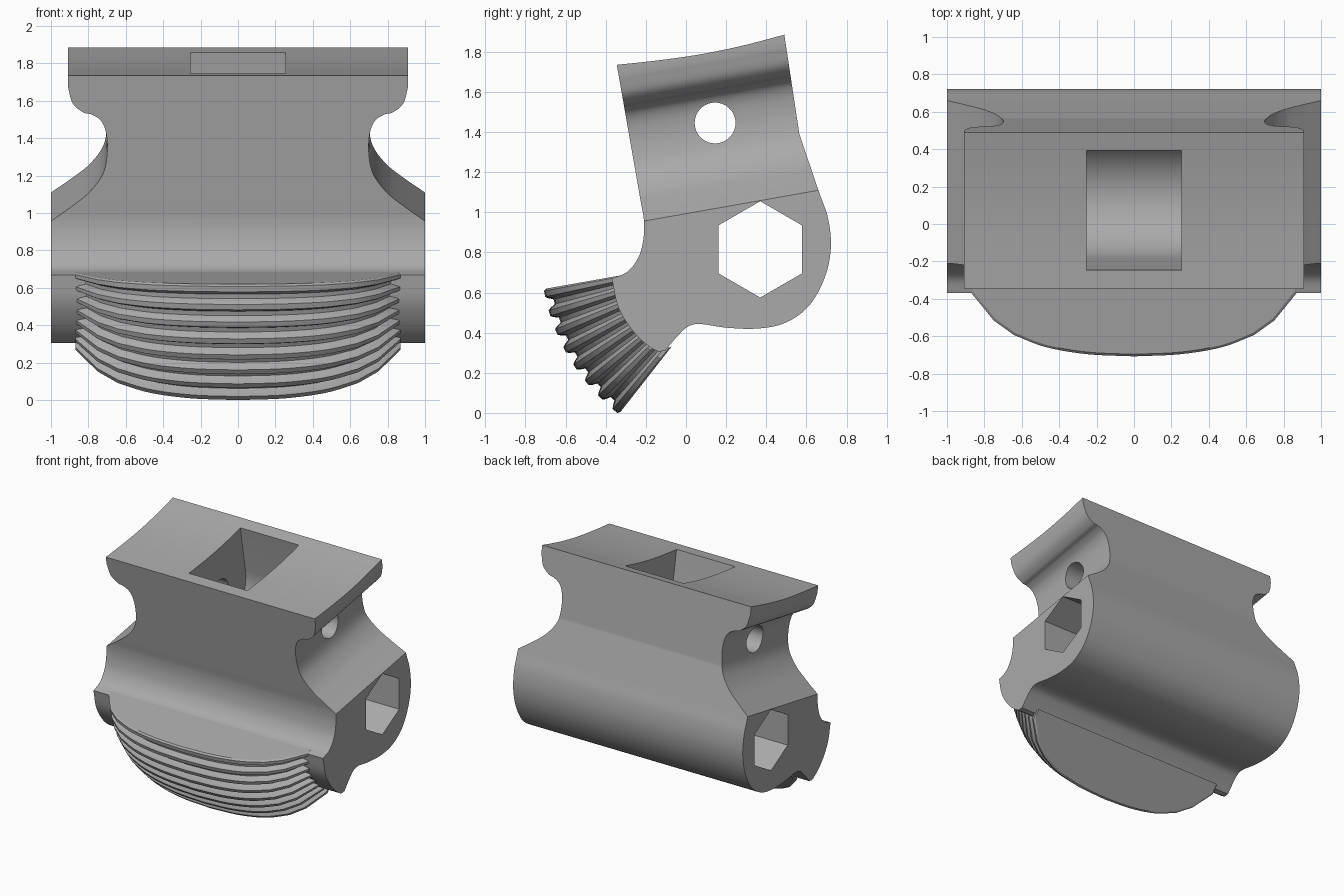
import bpy, bmesh, math
from mathutils import Vector

cube = bpy.data.objects.get("Cube")
if cube:
    bpy.data.objects.remove(cube, do_unlink=True)

TILT = math.radians(10)
C, S = math.cos(TILT), math.sin(TILT)

grey = bpy.data.materials.new("plain grey")
grey.use_nodes = True
grey.diffuse_color = (0.4, 0.4, 0.4, 1)
grey.node_tree.nodes["Principled BSDF"].inputs["Base Color"].default_value = grey.diffuse_color


def spline(pts, n=6):
    """Smooth curve through a few points."""
    p = [Vector(q) for q in pts]
    p = [2 * p[0] - p[1]] + p + [2 * p[-1] - p[-2]]
    out = []
    for a, b, c, d in zip(p, p[1:], p[2:], p[3:]):
        for i in range(n):
            t = i / n
            out.append((2 * b + (c - a) * t + (2 * a - 5 * b + 4 * c - d) * t * t
                        + (3 * b - a - 3 * c + d) * t ** 3) / 2)
    return [tuple(q) for q in out] + [tuple(p[-2])]


def arc(cx, cy, r, a0, a1, n):
    angles = [math.radians(a0 + (a1 - a0) * i / n) for i in range(n + 1)]
    return [(cx + r * math.cos(a), cy + r * math.sin(a)) for a in angles]


def loft(name, loops):
    """Closed solid from matching loops of 3D points."""
    bm = bmesh.new()
    rows = [[bm.verts.new(p) for p in loop] for loop in loops]
    for r0, r1 in zip(rows, rows[1:]):
        for i in range(len(r0)):
            j = (i + 1) % len(r0)
            bm.faces.new((r0[i], r0[j], r1[j], r1[i]))
    bm.faces.new(rows[0])
    bm.faces.new(rows[-1])
    bmesh.ops.recalc_face_normals(bm, faces=bm.faces)
    mesh = bpy.data.meshes.new(name)
    bm.to_mesh(mesh)
    bm.free()
    mesh.materials.append(grey)
    obj = bpy.data.objects.new(name, mesh)
    bpy.context.collection.objects.link(obj)
    return obj


def prism(name, profile, half):
    """Extrude a (y, z) profile along x."""
    return loft(name, [[(x, y, z) for y, z in profile] for x in (-half, half)])


def tilted(v, w):
    """Leaning frame to (y, z)."""
    return v * C - w * S, v * S + w * C


def select_only(obj):
    bpy.ops.object.select_all(action="DESELECT")
    obj.select_set(True)
    bpy.context.view_layer.objects.active = obj


def cut(target, cutter):
    mod = target.modifiers.new("cut", "BOOLEAN")
    mod.operation = "DIFFERENCE"
    mod.solver = "EXACT"
    mod.object = cutter
    select_only(target)
    bpy.ops.object.modifier_apply(modifier=mod.name)
    bpy.data.objects.remove(cutter, do_unlink=True)


FAN_Y, FAN_Z = 0.29, 0.80

# Body: side profile with a shallow saddle top, rounded barrel and jaw seat
saddle = spline([(-0.345, 1.735), (-0.14, 1.757), (0.07, 1.787), (0.28, 1.83), (0.49, 1.885)])
barrel = spline([(0.565, 1.39), (0.66, 1.11), (0.708, 0.97), (0.722, 0.82), (0.69, 0.67), (0.61, 0.53),
                 (0.49, 0.447), (0.35, 0.42), (0.2, 0.425), (0.07, 0.443), (0.01, 0.43), (-0.04, 0.385),
                 (-0.105, 0.31)])
seat = spline([(-0.105, 0.31), (-0.155, 0.313), (-0.25, 0.39), (-0.335, 0.52), (-0.37, 0.67)])
throat = spline([(-0.37, 0.67), (-0.29, 0.705), (-0.235, 0.78), (-0.212, 0.87), (-0.21, 0.96), (-0.225, 1.05)])
body = prism("body", saddle + barrel + seat[1:] + throat[1:], 1)

# Concave waist on both ends
waist = spline([(1.1, 0.9), (1, 0.978), (0.9, 1.05), (0.8, 1.13), (0.725, 1.23), (0.7, 1.34), (0.704, 1.45),
                (0.73, 1.52), (0.78, 1.556), (0.83, 1.57), (0.885, 1.62), (0.91, 1.71)])
waist += [(0.91, 2.2), (1.3, 2.2), (1.3, 0.9)]
for side in (-1, 1):
    loops = [[(side * x, *tilted(v, w)) for x, w in waist] for v in (-1, 2)]
    cut(body, loft("waist_cutter", loops))

# Round-bottomed pocket in the saddle, cross pin hole and hexagonal bore
PIN_V, PIN_W = 0.385, 1.398
pocket = [(PIN_V + 0.325, 2.1)] + arc(PIN_V, PIN_W, 0.325, 0, -180, 24) + [(PIN_V - 0.325, 2.1)]
cut(body, prism("pocket_cutter", [tilted(v, w) for v, w in pocket], 0.255))
cut(body, prism("pin_cutter", arc(0.145, 1.445, 0.102, 0, 350, 35), 1.5))
cut(body, prism("hex_cutter", arc(0.37, 0.815, 0.24, 30, 330, 5), 1.5))

# Ribbed jaw: a bowed outline fanned through an arc, alternating tip and valley
half = spline([(0, 1.015), (0.25, 1.003), (0.47, 0.965), (0.64, 0.9)]) + [(0.75, 0.82), (0.87, 0.67), (0.87, 0.6)]
outline = [(-x, r) for x, r in reversed(half[1:])] + half
TEETH, START, END = 8, 190, 232
step = (END - START) / (TEETH - 0.5)
rows = []
for tooth in range(TEETH):
    a = START + tooth * step
    rows += [(a, 0.35), (a + 0.1 * step, 0), (a + 0.4 * step, 0), (a + 0.5 * step, 0.35)]
    if tooth < TEETH - 1:
        rows += [(a + 0.62 * step, 1), (a + 0.88 * step, 1)]
loops = []
for angle, depth in rows:
    a = math.radians(angle)
    loops.append([(x * (1 - 0.025 * depth), FAN_Y + (r - 0.038 * depth) * math.cos(a),
                   FAN_Z + (r - 0.038 * depth) * math.sin(a)) for x, r in outline])
low = min(p[2] for loop in loops for p in loop)
loops = [[(x, y, z - low) for x, y, z in loop] for loop in loops]
jaw = loft("ribbed_jaw", loops)

for obj in (body, jaw):
    select_only(obj)
    bpy.ops.object.shade_smooth_by_angle(angle=math.radians(25))
